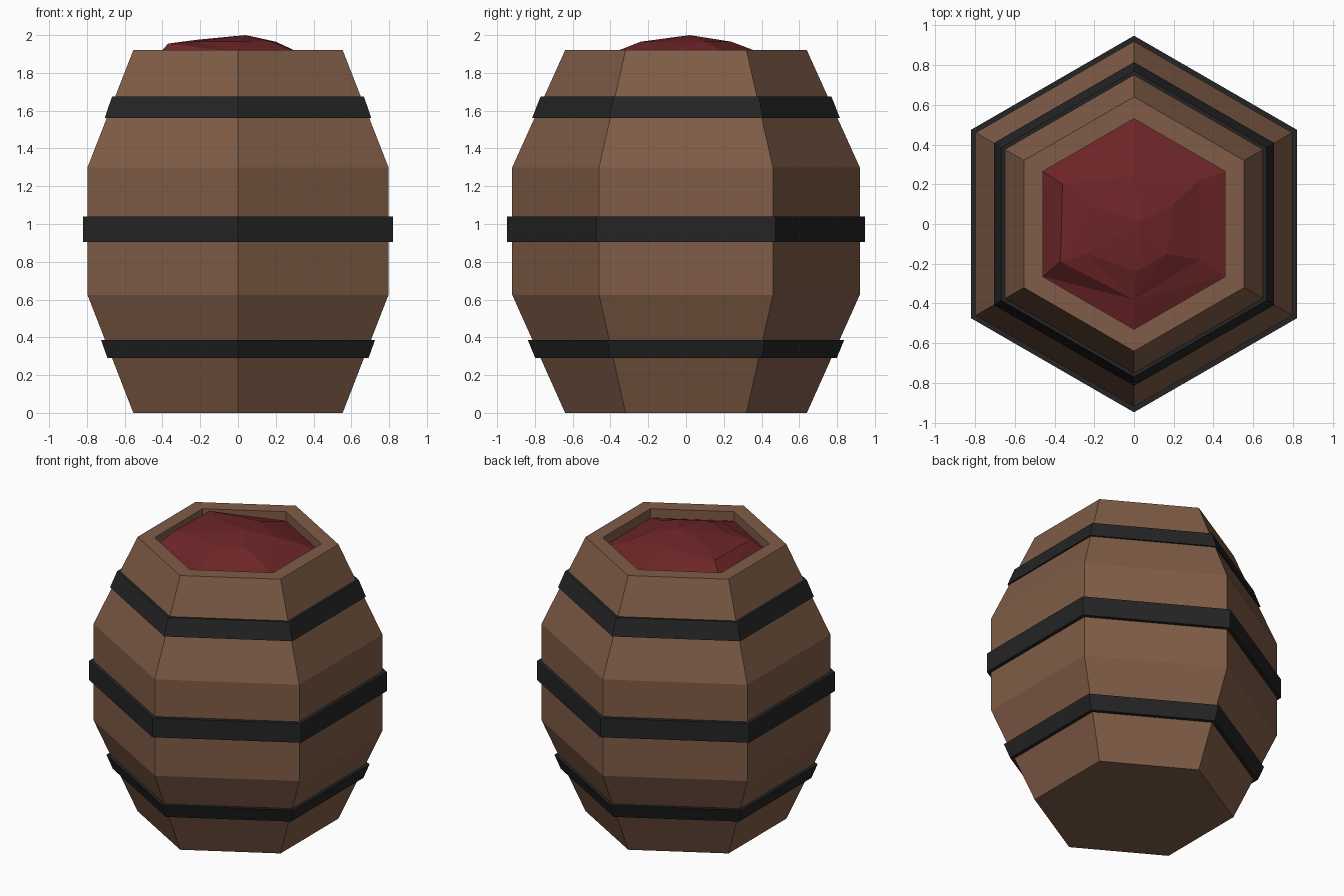
import bpy, math
from mathutils import Vector
from mathutils.geometry import delaunay_2d_cdt

if "Cube" in bpy.data.objects:
    bpy.data.objects.remove(bpy.data.objects["Cube"])


def material(name, rgb):
    m = bpy.data.materials.new(name)
    m.diffuse_color = (*rgb, 1)
    m.use_nodes = True
    m.node_tree.nodes["Principled BSDF"].inputs["Base Color"].default_value = m.diffuse_color
    return m


wood = material("brown wood", (0.216, 0.108, 0.063))
iron = material("black iron", (0.018, 0.018, 0.018))
red = material("dark red", (0.155, 0.019, 0.021))


def make(name, verts, faces, mat):
    me = bpy.data.meshes.new(name)
    me.from_pydata(verts, [], faces)
    me.materials.append(mat)
    ob = bpy.data.objects.new(name, me)
    bpy.context.collection.objects.link(ob)
    return ob


def hexagon(r, z):
    # corners point along +y and -y
    return [(r * math.cos(math.radians(60 * i + 30)),
             r * math.sin(math.radians(60 * i + 30)), z) for i in range(6)]


def hex_lathe(name, profile, mat, closed=False):
    """Sweep a (radius, z) profile round six sides, capped or closed on itself."""
    n = len(profile)
    verts = [v for r, z in profile for v in hexagon(r, z)]
    faces = []
    for k in range(n if closed else n - 1):
        a, b = k * 6, (k + 1) % n * 6
        for i in range(6):
            j = (i + 1) % 6
            faces.append((a + i, a + j, b + j, b + i))
    if not closed:
        faces.append(tuple(range(5, -1, -1)))
        faces.append(tuple(range(n * 6 - 6, n * 6)))
    return make(name, verts, faces, mat)


# Barrel body with a recessed top
hex_lathe("barrel_body", [(0.64, 0), (0.92, 0.625), (0.92, 1.30), (0.64, 1.92),
                          (0.53, 1.92), (0.53, 1.82)], wood)

# Iron hoops: bottom radius, bottom z, top radius, top z
for name, r0, z0, r1, z1 in (("lower_hoop", 0.798, 0.29, 0.838, 0.387),
                             ("middle_hoop", 0.948, 0.905, 0.948, 1.04),
                             ("upper_hoop", 0.815, 1.56, 0.77, 1.675)):
    hex_lathe(name, [(r0, z0), (r1, z1), (r1 - 0.06, z1), (r0 - 0.06, z0)], iron, True)

# Lumpy heap of contents filling the opening
lumps = [(0.04, 0.02, 2.0), (-0.37, -0.19, 1.955), (-0.235, -0.15, 1.965),
         (0.01, -0.24, 1.965), (0.165, -0.15, 1.967), (0.33, -0.18, 1.905),
         (0.20, 0.10, 1.965), (0.33, 0.22, 1.90), (0.0, 0.24, 1.965),
         (-0.22, 0.09, 1.975), (-0.36, 0.20, 1.955), (0.0, -0.38, 1.91)]
pts = hexagon(0.53, 1.855) + lumps
tris = delaunay_2d_cdt([Vector(p[:2]) for p in pts], [], [], 0, 1e-5)[2]
make("contents", pts, [tuple(t) for t in tris], red)
